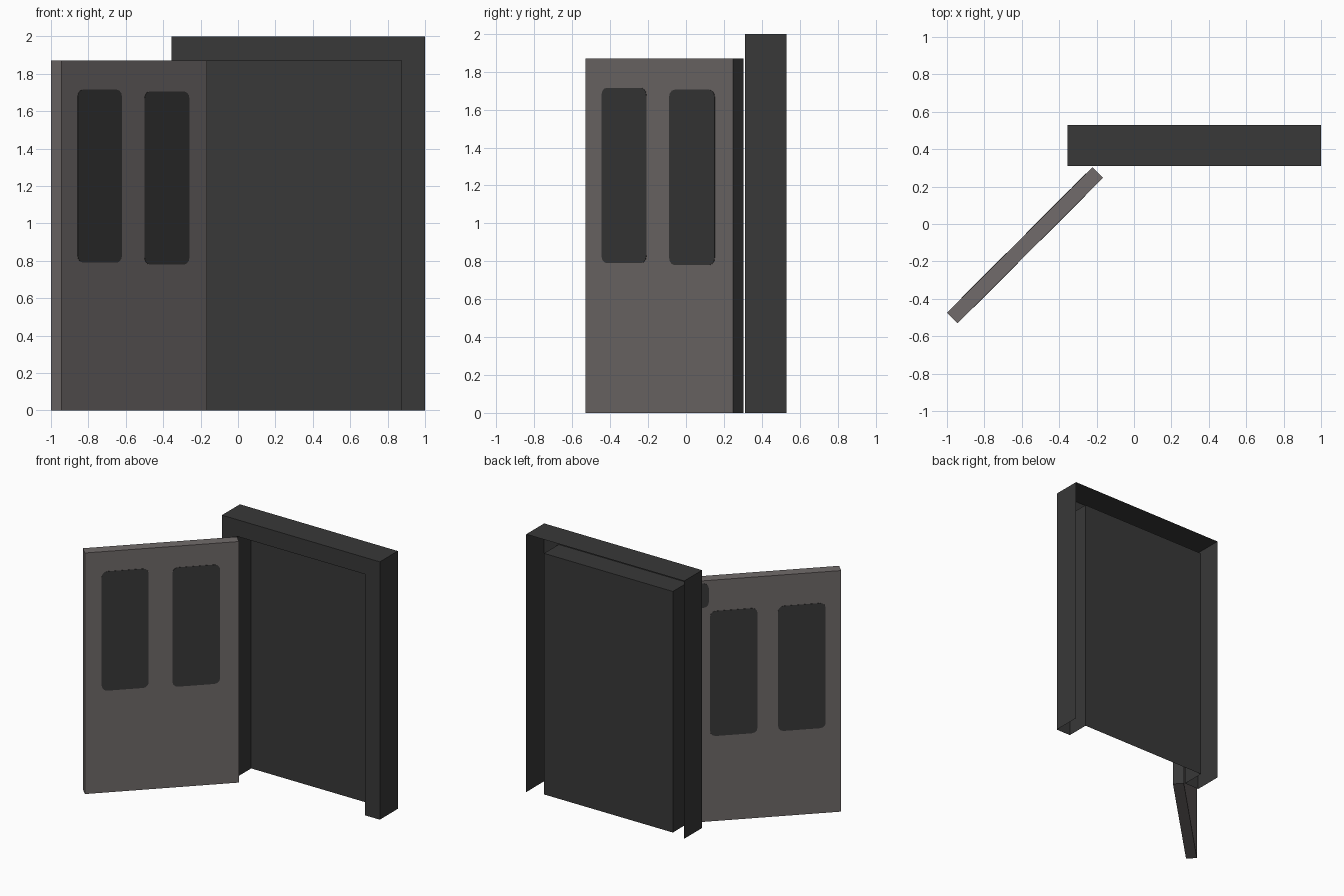
import bpy, bmesh, math
from mathutils import Matrix

if "Cube" in bpy.data.objects:
    bpy.data.objects.remove(bpy.data.objects["Cube"])


def make_mat(name, rgb):
    m = bpy.data.materials.new(name)
    m.diffuse_color = (*rgb, 1)
    m.use_nodes = True
    m.node_tree.nodes["Principled BSDF"].inputs["Base Color"].default_value = m.diffuse_color
    return m


DARK = make_mat("dark_grey", (0.040, 0.040, 0.040))
DOOR = make_mat("warm_grey", (0.165, 0.148, 0.145))


def finish(bm, name, mats, matrix=Matrix()):
    bmesh.ops.recalc_face_normals(bm, faces=bm.faces)
    me = bpy.data.meshes.new(name)
    bm.to_mesh(me)
    bm.free()
    for m in mats:
        me.materials.append(m)
    ob = bpy.data.objects.new(name, me)
    ob.matrix_world = matrix
    bpy.context.collection.objects.link(ob)
    return ob


# Door frame: open-backed shell swept from outer rim to recessed back panel
def arch(x0, x1, top, y):
    return [(x0, y, 0), (x0, y, top), (x1, y, top), (x1, y, 0)]


bm = bmesh.new()
rings = [arch(-0.355, 1.0, 2.0, 0.53), arch(-0.355, 1.0, 2.0, 0.31),
         arch(-0.23, 0.875, 1.87, 0.31), arch(-0.23, 0.875, 1.87, 0.49)]
rings = [[bm.verts.new(p) for p in r] for r in rings]
for a, b in zip(rings, rings[1:]):
    for i in range(3):
        bm.faces.new((a[i], a[i + 1], b[i + 1], b[i]))
bm.faces.new(rings[-1])
finish(bm, "door_frame", [DARK])

# Open door leaf: local x runs from the free edge to the hinge edge
L, T, H = 1.10, 0.08, 1.87
SWING = Matrix.Translation((-0.943, -0.53, 0)) @ Matrix.Rotation(math.radians(45), 4, 'Z')
bm = bmesh.new()
bmesh.ops.create_cube(bm, size=1, matrix=Matrix.Translation((L / 2, T / 2, H / 2))
                      @ Matrix.Diagonal((L, T, H, 1)))
bm.normal_update()
for f in bm.faces:
    f.material_index = 1 if f.normal.x > 0.9 else 0   # dark hinge edge
finish(bm, "door_leaf", [DOOR, DARK], SWING)


# Rounded dark plates lying on the door faces
def plate(name, u0, u1, z0, z1, y0, y1, r=0.04, n=3):
    bm = bmesh.new()
    pts = []
    corners = [(u1 - r, z1 - r), (u0 + r, z1 - r), (u0 + r, z0 + r), (u1 - r, z0 + r)]
    for k, (cx, cz) in enumerate(corners):
        for i in range(n + 1):
            a = math.pi / 2 * (k + i / n)
            pts.append((cx + r * math.cos(a), y0, cz + r * math.sin(a)))
    face = bm.faces.new([bm.verts.new(p) for p in pts])
    ext = bmesh.ops.extrude_face_region(bm, geom=[face], use_keep_orig=True)
    verts = [v for v in ext["geom"] if isinstance(v, bmesh.types.BMVert)]
    bmesh.ops.translate(bm, verts=verts, vec=(0, y1 - y0, 0))
    finish(bm, name, [DARK], SWING)


E = 0.002
plate("front_window_outer", 0.12, 0.455, 0.79, 1.715, -E, E)
plate("front_window_inner", 0.625, 0.965, 0.78, 1.705, -E, E)
plate("back_window_outer", 0.11, 0.45, 0.66, 1.63, T - E, T + E)
plate("back_window_inner", 0.597, 0.935, 0.66, 1.63, T - E, T + E)
# Small dark hinge patch at the top of the back face
plate("hinge_patch", 0.945, 1.05, 1.66, 1.85, T - E, T + E)
